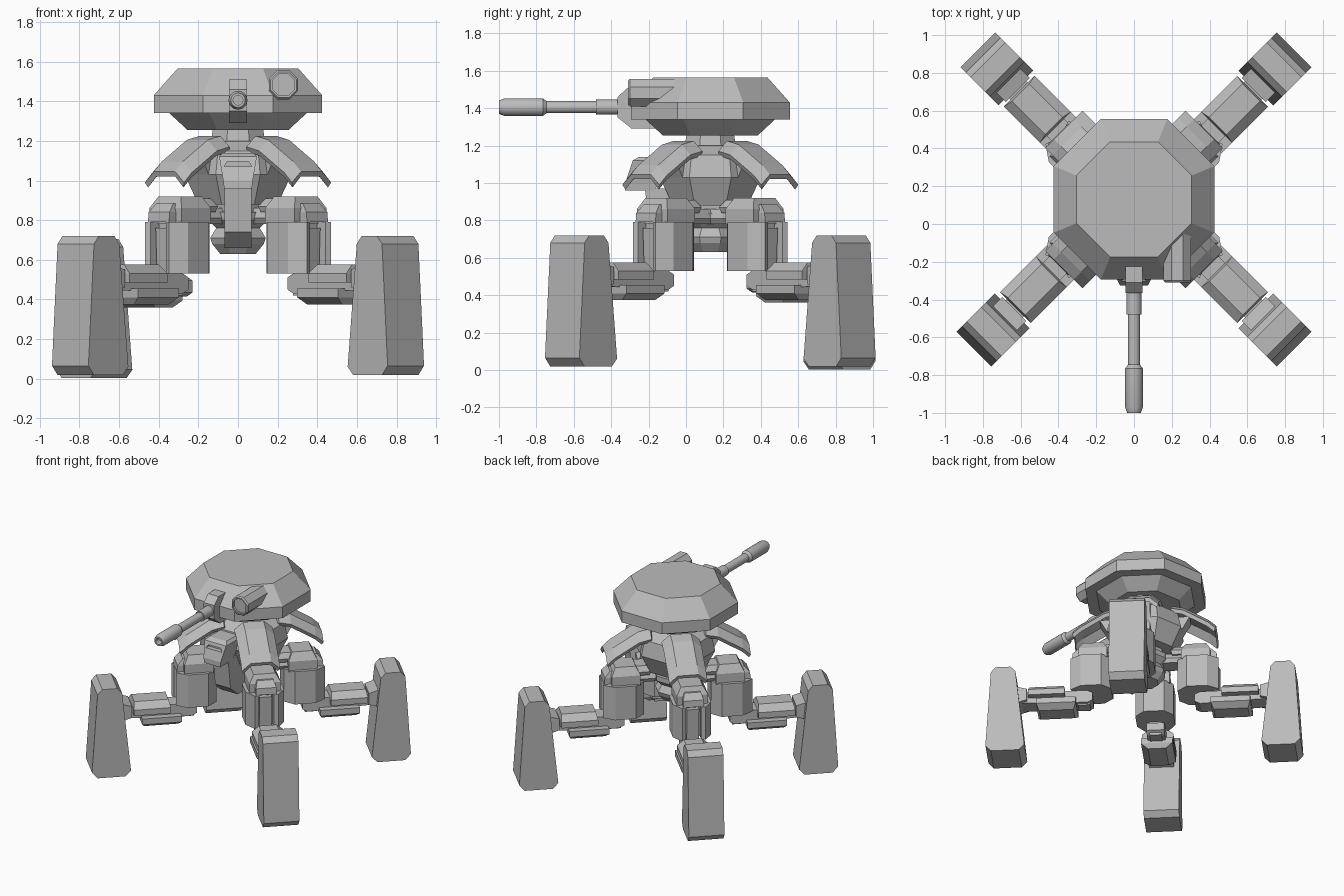
import bpy, bmesh, math
from mathutils import Matrix, Vector

if "Cube" in bpy.data.objects:
    bpy.data.objects.remove(bpy.data.objects["Cube"])

CY = 0.13  # hull axis in y
grey = bpy.data.materials.new("grey_armour")
grey.diffuse_color = (0.5, 0.5, 0.5, 1)
grey.use_nodes = True
grey.node_tree.nodes["Principled BSDF"].inputs["Base Color"].default_value = grey.diffuse_color
HULL = Matrix.Translation((0, CY, 0))


def loft(name, rings, m, smooth=False):
    """Join rings of points into a closed solid and place it with matrix m."""
    bm = bmesh.new()
    loops = [[bm.verts.new(m @ Vector(p)) for p in ring] for ring in rings]
    n = len(loops[0])
    for a, b in zip(loops, loops[1:]):
        for i in range(n):
            j = (i + 1) % n
            bm.faces.new((a[i], a[j], b[j], b[i]))
    bm.faces.new(loops[0][::-1])
    bm.faces.new(loops[-1])
    bmesh.ops.recalc_face_normals(bm, faces=bm.faces)
    mesh = bpy.data.meshes.new(name)
    bm.to_mesh(mesh)
    bm.free()
    mesh.materials.append(grey)
    ob = bpy.data.objects.new(name, mesh)
    bpy.context.collection.objects.link(ob)
    if smooth:
        bpy.context.view_layer.objects.active = ob
        ob.select_set(True)
        bpy.ops.object.shade_smooth_by_angle(angle=math.radians(35))
        ob.select_set(False)
    return ob


def turned(name, prof, n, m, smooth=False):
    """n-sided solid about z from (apothem, z) pairs, flat sides on the axes."""
    k = 1 / math.cos(math.pi / n)
    ang = [2 * math.pi * (i + 0.5) / n for i in range(n)]
    return loft(name, [[(r * k * math.cos(a), r * k * math.sin(a), z) for a in ang]
                       for r, z in prof], m, smooth)


def side_cut(name, pts, w, m):
    """Profile in the x-z plane, extruded to +-w in y."""
    return loft(name, [[(x, s * w, z) for x, z in pts] for s in (-1, 1)], m)


def plan_cut(name, pts, z0, z1, m):
    """Outline in the x-y plane, extruded from z0 to z1."""
    return loft(name, [[(x, y, z) for x, y in pts] for z in (z0, z1)], m)


def block(name, levels, m):
    """Stack of rectangles (x0, x1, half width, z)."""
    return loft(name, [[(a, -w, z), (b, -w, z), (b, w, z), (a, w, z)]
                       for a, b, w, z in levels], m)


# Turret, neck, torso and pelvis
turned("turret_shell", [(0.425, 1.34), (0.425, 1.43), (0.305, 1.565)], 8, HULL)
turned("turret_underside", [(0.255, 1.255), (0.352, 1.345)], 8, HULL)
turned("neck", [(0.14, 1.18), (0.125, 1.27)], 8, HULL)
turned("torso", [(0.2, 0.88), (0.27, 1.03), (0.245, 1.15), (0.15, 1.2)], 8, HULL)
turned("waist", [(0.12, 0.78), (0.13, 0.9)], 8, HULL)
turned("pelvis", [(0.09, 0.63), (0.13, 0.68), (0.14, 0.71), (0.11, 0.76), (0.15, 0.8),
                  (0.15, 0.84)], 8, HULL)

# Cannon: local z of the barrel points forward
AIM = Matrix.Translation((0, 0, 1.405)) @ Matrix.Rotation(math.pi / 2, 4, 'X')
FRONT = Matrix.Rotation(-math.pi / 2, 4, 'Z')  # local x points forward
side_cut("gun_mount", [(0.15, 1.29), (0.29, 1.29), (0.365, 1.35), (0.365, 1.46),
                       (0.31, 1.51), (0.15, 1.51)], 0.046, FRONT)
turned("gun_sleeve", [(0.04, 0.35), (0.04, 0.48)], 24, AIM, True)
turned("gun_barrel", [(0.032, 0.46), (0.032, 0.77)], 24, AIM, True)
turned("gun_muzzle", [(0.032, 0.745), (0.047, 0.765), (0.047, 0.97), (0.036, 1.0),
                      (0.024, 1.0), (0.024, 0.95)], 24, AIM, True)

# Sensor pod with recessed lens
POD = Matrix.Translation((0.23, 0, 1.483)) @ Matrix.Rotation(math.pi / 2, 4, 'X')
turned("sensor_pod", [(0.073, -0.08), (0.073, 0.3), (0.065, 0.31), (0.055, 0.31),
                      (0.055, 0.295)], 8, POD)

# Front hood with a slit, and the chin box beneath it
hood = loft("front_hood", [
    [(-w, y0, z), (w, y0, z), (w, y1, z), (-w, y1, z)]
    for w, y0, y1, z in ((0.07, -0.325, -0.17, 0.96), (0.075, -0.325, -0.14, 1.0),
                         (0.095, -0.285, -0.08, 1.12), (0.075, -0.25, -0.05, 1.14))],
    Matrix())
slit_cut = loft("slit_cutter", [[(s * 0.07, -0.4, z), (s * 0.055, -0.4, z + 0.025),
                                 (s * 0.055, -0.265, z + 0.025), (s * 0.07, -0.265, z)]
                                for s, z in ((-1, 1.07), (1, 1.07))], Matrix())
slit_cut.hide_render = True
slit_cut.hide_viewport = True
cut = hood.modifiers.new("slit", 'BOOLEAN')
cut.operation = 'DIFFERENCE'
cut.object = slit_cut
side_cut("chin_box", [(-0.05, 0.66), (0.1, 0.66), (0.19, 0.74), (0.22, 0.97), (-0.05, 0.97)],
         0.068, FRONT)

# Four legs: local x points outwards along each diagonal
for label, sx, sy in (("front_right", 1, -1), ("front_left", -1, -1),
                      ("back_right", 1, 1), ("back_left", -1, 1)):
    turn = Matrix.Rotation(math.atan2(sy, sx), 4, 'Z')
    sag = Matrix.Translation((0.02, 0, -0.015)) if label == "back_left" else Matrix()
    leg = Matrix.Translation((sx * 0.055, CY, 0)) @ turn
    low = sag @ leg

    # Bent, arched shoulder plate
    rings = []
    for u, z in ((0.2, 1.225), (0.29, 1.205), (0.47, 1.095), (0.525, 1.045)):
        arch = [(-0.14, -0.055), (-0.075, 0), (0.075, 0), (0.14, -0.055)]
        rings.append([(u, v, z + d) for v, d in arch]
                     + [(u - 0.01, v * 0.9, z + d - 0.025) for v, d in arch[::-1]])
    loft("shoulder_plate_" + label, rings, HULL @ turn)
    block("shoulder_strut_" + label, [(0.1, 0.27, 0.06, 1.03), (0.1, 0.33, 0.06, 1.14)],
          HULL @ turn)

    # Hip joint: notched barrel, cap and inner link
    block("hip_link_" + label, [(0, 0.3, 0.06, 0.78), (0, 0.3, 0.075, 0.81),
                                (0, 0.3, 0.05, 0.86)], leg)
    half = [(0.49, 0.055), (0.5, 0.085), (0.42, 0.14), (0.27, 0.14), (0.2, 0.075)]
    outline = [(0.43, 0.055)] + half
    plan_cut("hip_barrel_" + label, outline + [(u, -v) for u, v in outline[::-1]],
             0.53, 0.79, leg)
    block("hip_piston_" + label, [(0.36, 0.45, 0.045, 0.42), (0.36, 0.465, 0.045, 0.76)], leg)
    block("hip_cap_" + label, [(0.23, 0.44, 0.115, 0.78), (0.23, 0.44, 0.115, 0.86),
                               (0.26, 0.41, 0.08, 0.92)], leg)
    block("hip_cap_outer_" + label, [(0.4, 0.49, 0.075, 0.79), (0.4, 0.485, 0.075, 0.84),
                                     (0.4, 0.445, 0.06, 0.885)], leg)
    block("hip_cap_inner_" + label, [(0.16, 0.29, 0.075, 0.84), (0.15, 0.29, 0.085, 0.87),
                                     (0.18, 0.27, 0.06, 0.91)], leg)

    # Arm: core beam, armour pads and ankle
    side_cut("arm_beam_" + label, [(0.34, 0.45), (0.38, 0.43), (0.92, 0.45), (0.92, 0.53),
                                   (0.38, 0.53), (0.34, 0.51)], 0.065, low)
    block("arm_top_pad_" + label, [(0.54, 0.81, 0.115, 0.485), (0.54, 0.81, 0.115, 0.53),
                                   (0.55, 0.8, 0.065, 0.575)], low)
    block("arm_low_pad_" + label, [(0.48, 0.73, 0.065, 0.375), (0.46, 0.75, 0.115, 0.41),
                                   (0.46, 0.75, 0.115, 0.455)], low)
    side_cut("ankle_" + label, [(0.82, 0.46), (0.92, 0.43), (0.92, 0.58), (0.82, 0.55)],
             0.09, low)

    # Tall tapered foot with chamfered ends
    side_cut("foot_" + label, [(0.875, 0.018), (1.08, 0.018), (1.12, 0.065), (1.08, 0.68),
                               (1.045, 0.72), (0.935, 0.72), (0.9, 0.68), (0.835, 0.06)],
             0.13, low)
